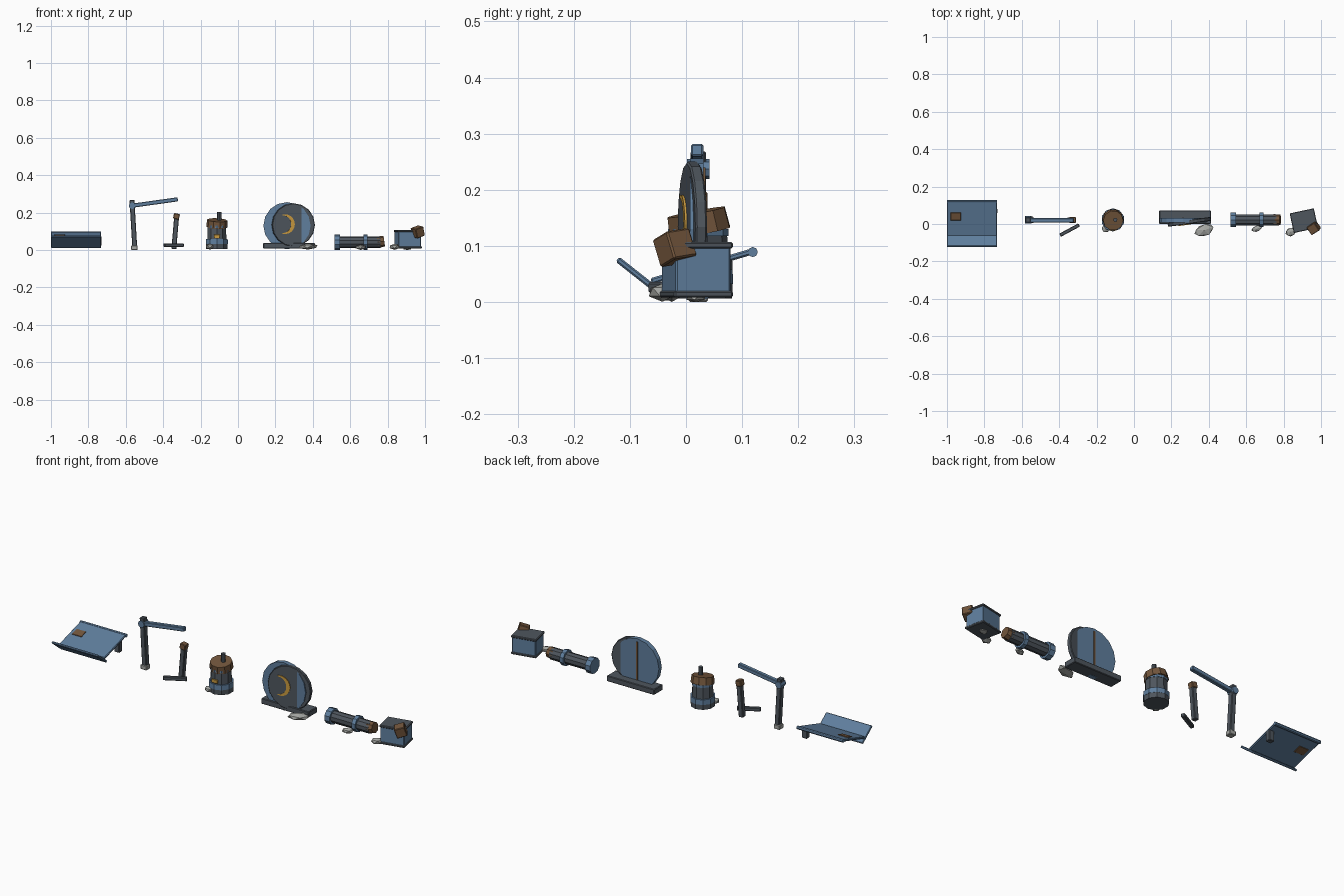
import bpy, bmesh, math, random
from mathutils import Vector, Matrix, Euler

if "Cube" in bpy.data.objects:
    bpy.data.objects.remove(bpy.data.objects["Cube"])

random.seed(4)


def mat(name, rgb):
    m = bpy.data.materials.new(name)
    m.diffuse_color = (*rgb, 1)
    m.use_nodes = True
    m.node_tree.nodes["Principled BSDF"].inputs["Base Color"].default_value = m.diffuse_color
    return m


BLUE = mat("steel blue", (0.115, 0.21, 0.34))
SLATE = mat("dark slate", (0.077, 0.092, 0.11))
RUST = mat("rust brown", (0.17, 0.092, 0.045))
STONE = mat("pale stone", (0.38, 0.39, 0.37))
AMBER = mat("amber", (0.58, 0.32, 0.05))


def finish(bm, name, material, matrix=None, bevel=0.0):
    if matrix is not None:
        bm.transform(matrix)
    bmesh.ops.recalc_face_normals(bm, faces=bm.faces)
    me = bpy.data.meshes.new(name)
    bm.to_mesh(me)
    bm.free()
    me.materials.append(material)
    ob = bpy.data.objects.new(name, me)
    bpy.context.collection.objects.link(ob)
    if bevel:
        b = ob.modifiers.new("bevel", "BEVEL")
        b.width, b.segments = bevel, 1
    return ob


def place(loc, rot=(0, 0, 0)):
    return Matrix.Translation(loc) @ Euler([math.radians(a) for a in rot]).to_matrix().to_4x4()


def box(name, loc, size, material, rot=(0, 0, 0), bevel=0.003):
    bm = bmesh.new()
    bmesh.ops.create_cube(bm, size=1)
    bmesh.ops.scale(bm, vec=size, verts=bm.verts)
    return finish(bm, name, material, place(loc, rot), bevel)


def align(a, b):
    a, b = Vector(a), Vector(b)
    q = (b - a).to_track_quat("Z", "Y")
    return Matrix.Translation((a + b) / 2) @ q.to_matrix().to_4x4(), (b - a).length


def beam(name, a, b, w, d, material, bevel=0.003):
    m, length = align(a, b)
    bm = bmesh.new()
    bmesh.ops.create_cube(bm, size=1)
    bmesh.ops.scale(bm, vec=(w, d, length), verts=bm.verts)
    return finish(bm, name, material, m, bevel)


def rod(name, a, b, r1, material, r2=None, sides=10, bevel=0.0):
    m, length = align(a, b)
    bm = bmesh.new()
    bmesh.ops.create_cone(bm, cap_ends=True, segments=sides, radius1=r1,
                          radius2=r1 if r2 is None else r2, depth=length)
    return finish(bm, name, material, m, bevel)


def stone(name, loc, size):
    bm = bmesh.new()
    bmesh.ops.create_icosphere(bm, subdivisions=1, radius=0.5)
    for v in bm.verts:
        v.co *= random.uniform(0.9, 1.08)
    bmesh.ops.scale(bm, vec=size, verts=bm.verts)
    return finish(bm, name, STONE, place(loc, (0, 0, 20)))


# bent metal sheet with rolled back edge, patch and support peg
sheet_w, sheet_x = 0.267, -0.866
for nm, (y1, z1), (y2, z2) in (("sheet_panel", (-0.062, 0.037), (0.118, 0.09)),
                               ("sheet_front_flap", (-0.122, 0.076), (-0.042, 0.013))):
    ang = math.degrees(math.atan2(z2 - z1, y2 - y1))
    box(nm, (sheet_x, (y1 + y2) / 2, (z1 + z2) / 2),
        (sheet_w, math.hypot(y2 - y1, z2 - z1), 0.011), BLUE, (ang, 0, 0))
rod("sheet_rolled_edge", (-1, 0.119, 0.089), (-0.732, 0.119, 0.089), 0.009, BLUE, sides=8)
box("sheet_patch", (-0.953, 0.042, 0.068), (0.055, 0.042, 0.017), RUST, (16.4, 0, 0), 0.001)
box("sheet_peg", (-0.746, 0.07, 0.048), (0.03, 0.026, 0.055), SLATE)

# leaning post with raised arm
beam("tall_post", (-0.552, 0.022, 0.012), (-0.567, 0.022, 0.268), 0.028, 0.026, SLATE)
box("tall_post_foot", (-0.554, 0.022, 0.012), (0.036, 0.034, 0.024), STONE)
beam("post_arm", (-0.58, 0.02, 0.235), (-0.322, 0.02, 0.271), 0.022, 0.022, BLUE)
rod("arm_pivot", (-0.566, 0.002, 0.237), (-0.566, 0.042, 0.237), 0.018, BLUE, sides=8)

# short broken post with rusty cap and fallen bar
beam("short_post", (-0.343, 0.022, 0.005), (-0.328, 0.022, 0.18), 0.026, 0.026, SLATE)
box("short_post_cap", (-0.329, 0.022, 0.18), (0.032, 0.032, 0.03), RUST, (0, 12, 0))
beam("fallen_bar", (-0.395, -0.06, 0.026), (-0.293, -0.005, 0.026), 0.019, 0.019, SLATE)

# squat barrel with a tilted lid
bx, by = -0.113, 0.022
for nm, z1, z2, r1, r2, m in (
        ("barrel_base", 0.006, 0.032, 0.06, 0.061, SLATE),
        ("barrel_lower_band", 0.032, 0.058, 0.062, 0.061, BLUE),
        ("barrel_body", 0.05, 0.13, 0.054, 0.051, SLATE),
        ("barrel_upper_band", 0.118, 0.13, 0.054, 0.054, BLUE)):
    rod(nm, (bx, by, z1), (bx, by, z2), r1, m, r2)
rod("barrel_lid", (bx, by + 0.003, 0.123), (bx + 0.002, by - 0.004, 0.16), 0.057, RUST, 0.054)
rod("barrel_lid_peg", (-0.1, by, 0.15), (-0.1, by, 0.203), 0.011, SLATE, sides=8)
box("barrel_plate", (bx, by - 0.054, 0.073), (0.032, 0.008, 0.018), AMBER, bevel=0.001)
stone("barrel_stone", (-0.15, -0.024, 0.018), (0.05, 0.045, 0.034))

# two crossed wheels on a plinth
box("wheel_plinth", (0.273, 0.036, 0.023), (0.276, 0.072, 0.03), SLATE)
rod("rear_wheel", (0.262, 0.007, 0.13), (0.262, 0.031, 0.13), 0.126, BLUE, sides=16)
yaw = math.radians(8)
normal = Vector((math.sin(yaw), -math.cos(yaw), 0))
face = Vector((0.297, 0.001, 0.134))
rod("front_wheel", face - normal * 0.021, face, 0.116, SLATE, sides=16, bevel=0.003)
box("rear_wheel_seam", (0.262, 0.032, 0.14), (0.007, 0.006, 0.2), RUST, bevel=0)

# amber crescent plate on the front wheel
bm = bmesh.new()
outer, inner = [], []
for i in range(13):
    t = i / 12
    a = math.radians(-105 + 210 * t)
    w = 0.004 + 0.016 * math.sin(math.pi * t)
    for row, r in ((outer, 0.053), (inner, 0.053 - w)):
        row.append(bm.verts.new((r * math.cos(a), 0, r * math.sin(a))))
for i in range(12):
    bm.faces.new((outer[i], outer[i + 1], inner[i + 1], inner[i]))
ext = bmesh.ops.extrude_face_region(bm, geom=bm.faces[:])
bmesh.ops.translate(bm, vec=(0, 0.006, 0),
                    verts=[g for g in ext["geom"] if isinstance(g, bmesh.types.BMVert)])
finish(bm, "wheel_crescent", AMBER,
       place(face + Vector((-0.046, -0.046 * math.tan(yaw), 0.004)) + normal * 0.004, (0, 0, 8)))
stone("wheel_stone", (0.375, -0.034, 0.018), (0.115, 0.068, 0.034))

# toppled pipe with collars and a rusty plug
py, pz = 0.022, 0.042
rod("pipe_body", (0.515, py, pz), (0.762, py, pz), 0.031, SLATE, sides=10)
rod("pipe_end_collar", (0.515, py, pz), (0.545, py, pz), 0.041, BLUE, sides=10)
rod("pipe_middle_collar", (0.672, py, pz), (0.693, py, pz), 0.041, BLUE, sides=10)
rod("pipe_plug", (0.747, py, pz), (0.782, py, pz + 0.005), 0.031, RUST, 0.028, sides=8)
stone("pipe_stone", (0.657, -0.025, 0.015), (0.065, 0.034, 0.028))

# crate with rims, rusty block and a stone
cx, cy, turn = 0.908, 0.018, (0, 0, 12)
box("crate_body", (cx, cy, 0.055), (0.124, 0.1, 0.09), BLUE, turn)
box("crate_bottom_rim", (cx, cy, 0.014), (0.132, 0.107, 0.012), SLATE, turn)
box("crate_lid", (cx, cy, 0.101), (0.132, 0.107, 0.012), SLATE, turn)
box("crate_rusty_block", (0.961, -0.02, 0.097), (0.052, 0.05, 0.052), RUST, (8, -18, 32))
stone("crate_stone", (0.838, -0.042, 0.018), (0.062, 0.05, 0.033))
stone("crate_foot", (0.905, 0.018, 0.008), (0.05, 0.04, 0.018))
